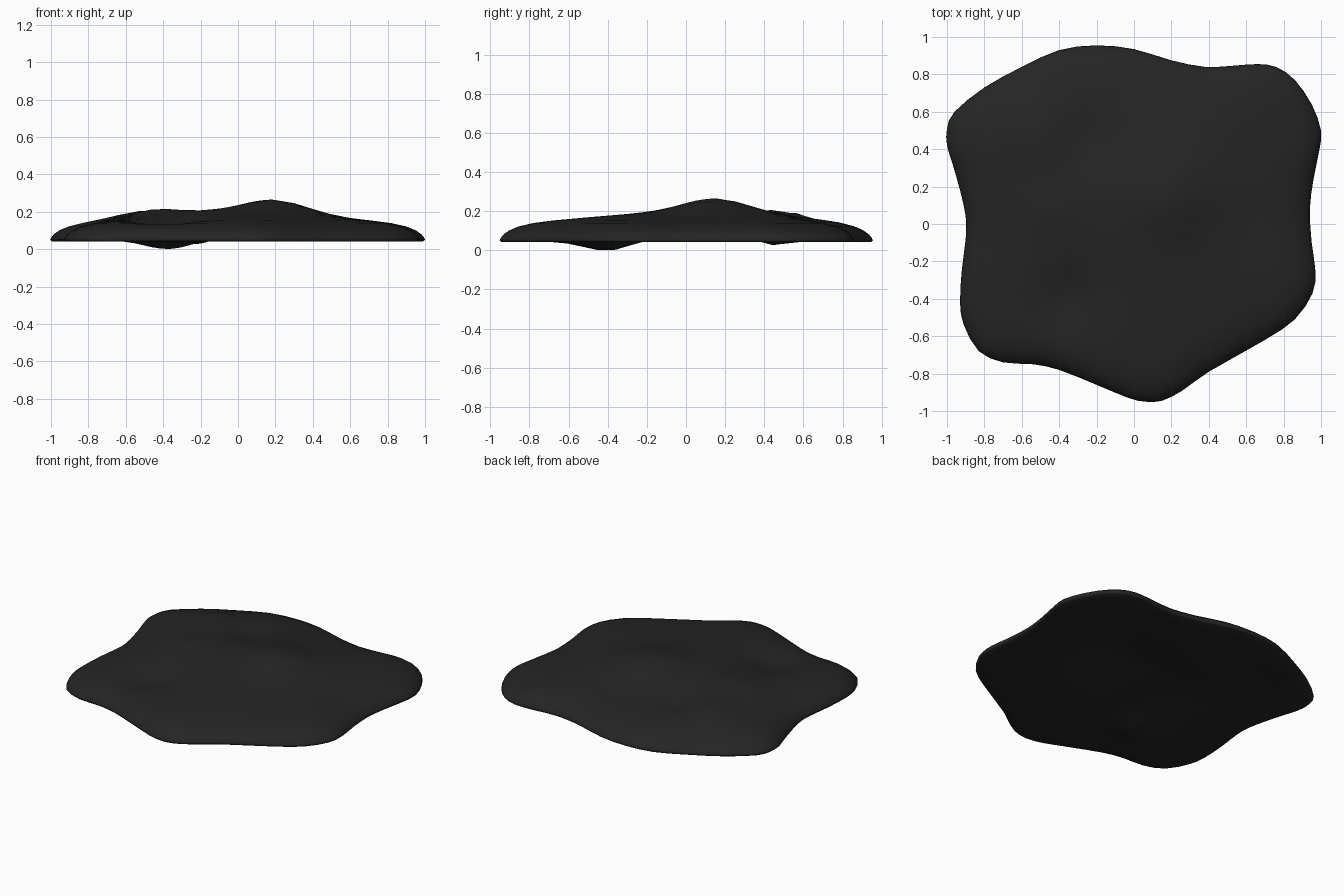
import bpy, bmesh, math
from mathutils import Vector

if "Cube" in bpy.data.objects:
    bpy.data.objects.remove(bpy.data.objects["Cube"])

# Outline seen from above, clockwise
OUTLINE = [(-.2, .955), (0, .935), (.2, .875), (.38, .84), (.54, .847), (.66, .855), (.76, .84),
           (.86, .77), (.95, .64), (1, .5), (.99, .39), (.96, .24), (.94, .08), (.95, -.1),
           (.97, -.25), (.955, -.37), (.86, -.51), (.7, -.62), (.4, -.79), (.26, -.89),
           (.15, -.945), (.06, -.95), (-.03, -.93), (-.2, -.86), (-.4, -.78), (-.54, -.75),
           (-.7, -.74), (-.83, -.68), (-.91, -.54), (-.93, -.42), (-.92, -.24), (-.9, -.08),
           (-.9, .04), (-.93, .18), (-.97, .32), (-1, .42), (-1, .51), (-.96, .6),
           (-.8, .73), (-.6, .84), (-.4, .93)]

# Rounded rim and shallow dome: (fraction of outline, height)
TOP = [(1, .05), (.995, .062), (.98, .08), (.95, .101), (.9, .121), (.82, .138),
       (.72, .149), (.6, .157), (.5, .162), (.4, .165), (.3, .167), (.2, .168), (.1, .168)]
BOTTOM = [(.99, .042)] + [(f / 10, .044) for f in range(9, 0, -1)]

# Bumps and hollows: x, y, radius, height
BUMPS = [(-.05, .1, .5, .035), (.2, .15, .24, .069), (-.45, .08, .17, .032),
         (-.52, .48, .18, .044), (-.37, -.4, .17, -.054), (-.25, .45, .13, -.042)]


def smooth_loop(points, steps):
    pts = [Vector(p) for p in points]
    n, out = len(pts), []
    for i in range(n):
        a, b, c, d = (pts[(i + k) % n] for k in (-1, 0, 1, 2))
        for s in range(steps):
            t = s / steps
            out.append(.5 * (2 * b + (c - a) * t + (2 * a - 5 * b + 4 * c - d) * t * t
                             + (3 * b - a - 3 * c + d) * t ** 3))
    return out


def lift(x, y, f):
    fade = min(1, (1 - f) / .2)
    return fade * sum(h * math.exp(-((x - bx) ** 2 + (y - by) ** 2) / (r * r))
                      for bx, by, r, h in BUMPS)


bm = bmesh.new()
loop = smooth_loop(OUTLINE, 2)
n = len(loop)


def ring(f, z):
    return [bm.verts.new((p.x * f, p.y * f, z + lift(p.x * f, p.y * f, f))) for p in loop]


def bridge(rings, tip_z):
    for a, b in zip(rings, rings[1:]):
        for i in range(n):
            j = (i + 1) % n
            bm.faces.new((a[i], a[j], b[j], b[i]))
    tip = bm.verts.new((0, 0, tip_z + lift(0, 0, 0)))
    for i in range(n):
        bm.faces.new((rings[-1][i], rings[-1][(i + 1) % n], tip))


# Domed top and flat underside share the rim
top = [ring(*r) for r in TOP]
bridge(top, .168)
bridge([top[0]] + [ring(*r) for r in BOTTOM], .044)
bmesh.ops.recalc_face_normals(bm, faces=bm.faces)
mesh = bpy.data.meshes.new("flat_stone")
bm.to_mesh(mesh)
bm.free()
stone = bpy.data.objects.new("flat_stone", mesh)
bpy.context.collection.objects.link(stone)
for p in mesh.polygons:
    p.use_smooth = True

mat = bpy.data.materials.new("dark_stone")
mat.diffuse_color = (.018, .018, .018, 1)
mat.use_nodes = True
mat.node_tree.nodes["Principled BSDF"].inputs["Base Color"].default_value = mat.diffuse_color
mesh.materials.append(mat)
